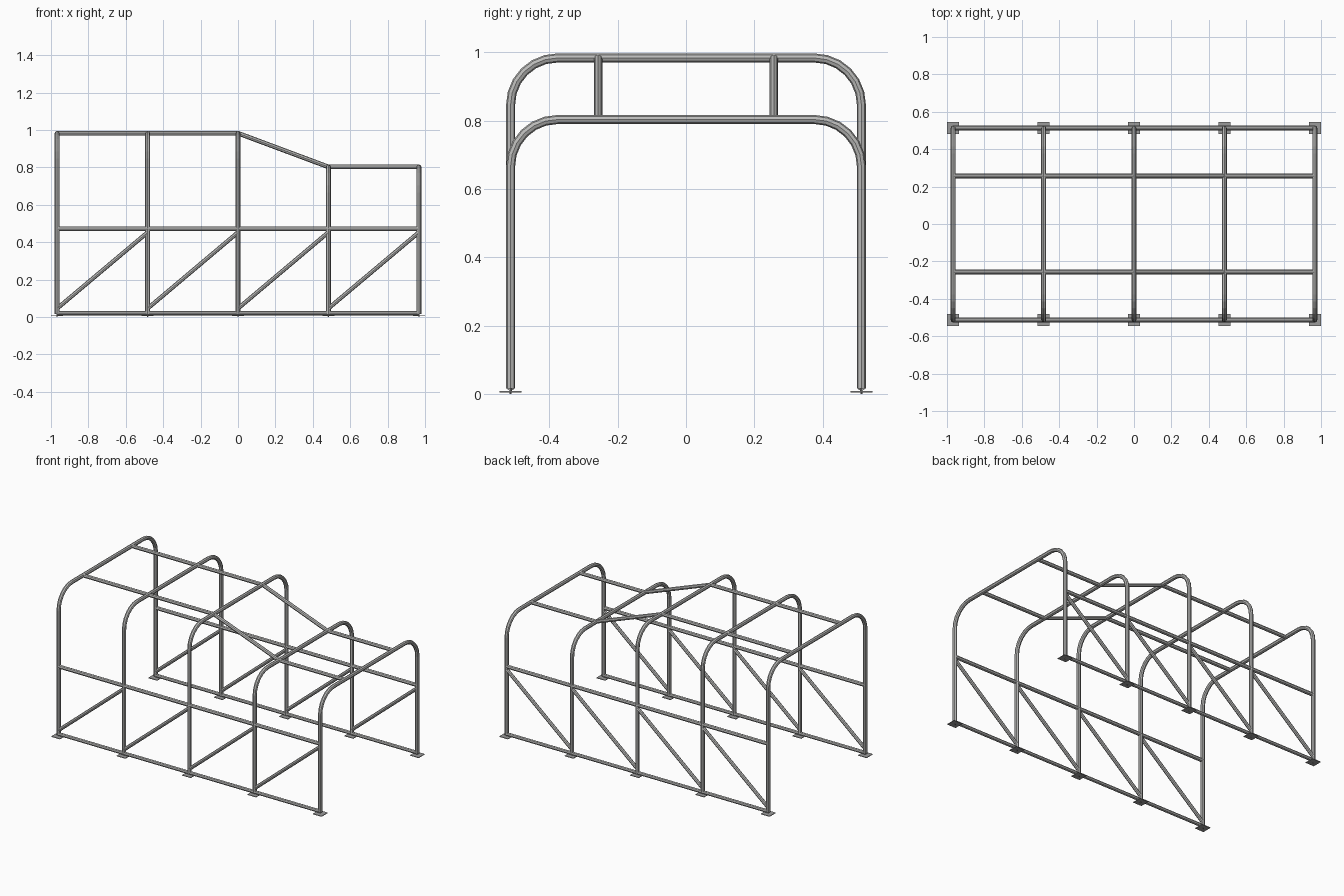
import bpy, bmesh, math
from mathutils import Matrix

if "Cube" in bpy.data.objects:
    bpy.data.objects.remove(bpy.data.objects["Cube"])

TUBE = 0.0132                                   # tube radius
HALF = 0.513                                    # leg distance from the centre line
BEND = 0.137                                    # hoop corner radius
HIGH, LOW = 0.983, 0.803                        # hoop crown heights
BAYS = [(-0.967, HIGH), (-0.483, HIGH), (0, HIGH), (0.483, LOW), (0.967, LOW)]


def material(name, colour):
    mat = bpy.data.materials.new(name)
    mat.diffuse_color = (*colour, 1)
    mat.use_nodes = True
    mat.node_tree.nodes["Principled BSDF"].inputs["Base Color"].default_value = mat.diffuse_color
    return mat


steel = material("light grey steel", (0.50, 0.50, 0.49))
plate = material("grey plate", (0.33, 0.33, 0.33))


def tube(name, points, radius=TUBE):
    """Flat-faceted round tube swept along a polyline."""
    curve = bpy.data.curves.new(name, 'CURVE')
    curve.dimensions = '3D'
    curve.bevel_depth = radius
    curve.bevel_resolution = 2
    curve.use_fill_caps = True
    spline = curve.splines.new('POLY')
    spline.points.add(len(points) - 1)
    for p, co in zip(spline.points, points):
        p.co = (*co, 1)
    spline.use_smooth = False
    obj = bpy.data.objects.new(name, curve)
    bpy.context.collection.objects.link(obj)
    bpy.ops.object.select_all(action='DESELECT')
    obj.select_set(True)
    bpy.context.view_layer.objects.active = obj
    bpy.ops.object.convert(target='MESH')
    obj = bpy.context.object
    obj.data.materials.clear()
    obj.data.materials.append(steel)


def foot(name, x, y):
    """Thin square base plate with a short peg through it."""
    bm = bmesh.new()
    bmesh.ops.create_cube(bm, size=1, matrix=Matrix.Translation((x, y, 0.007))
                          @ Matrix.Diagonal((0.064, 0.064, 0.004, 1)))
    bmesh.ops.create_cone(bm, cap_ends=True, segments=8, radius1=0.003,
                          radius2=0.004, depth=0.02,
                          matrix=Matrix.Translation((x, y, 0.01)))
    mesh = bpy.data.meshes.new(name)
    bm.to_mesh(mesh)
    bm.free()
    mesh.materials.append(plate)
    bpy.context.collection.objects.link(bpy.data.objects.new(name, mesh))


# Hoops with rounded upper corners
for x, top in BAYS:
    arc = [math.radians(15 * i) for i in range(7)]
    right = [(HALF - BEND + BEND * math.cos(a), top - BEND + BEND * math.sin(a))
             for a in arc]
    half = [(HALF, 0.017)] + right
    outline = half + [(-y, z) for y, z in reversed(half)]
    tube("hoop", [(x, y, z) for y, z in outline])

x0, x1 = BAYS[0][0], BAYS[-1][0]
for s in (-1, 1):
    # Long rails along each side and over the roof
    tube("bottom_rail", [(x0, s * HALF, 0.021), (x1, s * HALF, 0.021)], 0.0115)
    tube("middle_rail", [(x0, s * HALF, 0.472), (x1, s * HALF, 0.472)], 0.0125)
    tube("roof_rail", [(x, s * 0.257, z) for x, z in BAYS], 0.0125)
    # Diagonal braces, one per bay
    for (a, _), (b, _) in zip(BAYS, BAYS[1:]):
        tube("diagonal_brace", [(a, s * HALF, 0.046), (b, s * HALF, 0.453)], 0.0115)
    # Base plates
    for x, _ in BAYS:
        foot("base_plate", x, s * HALF)
